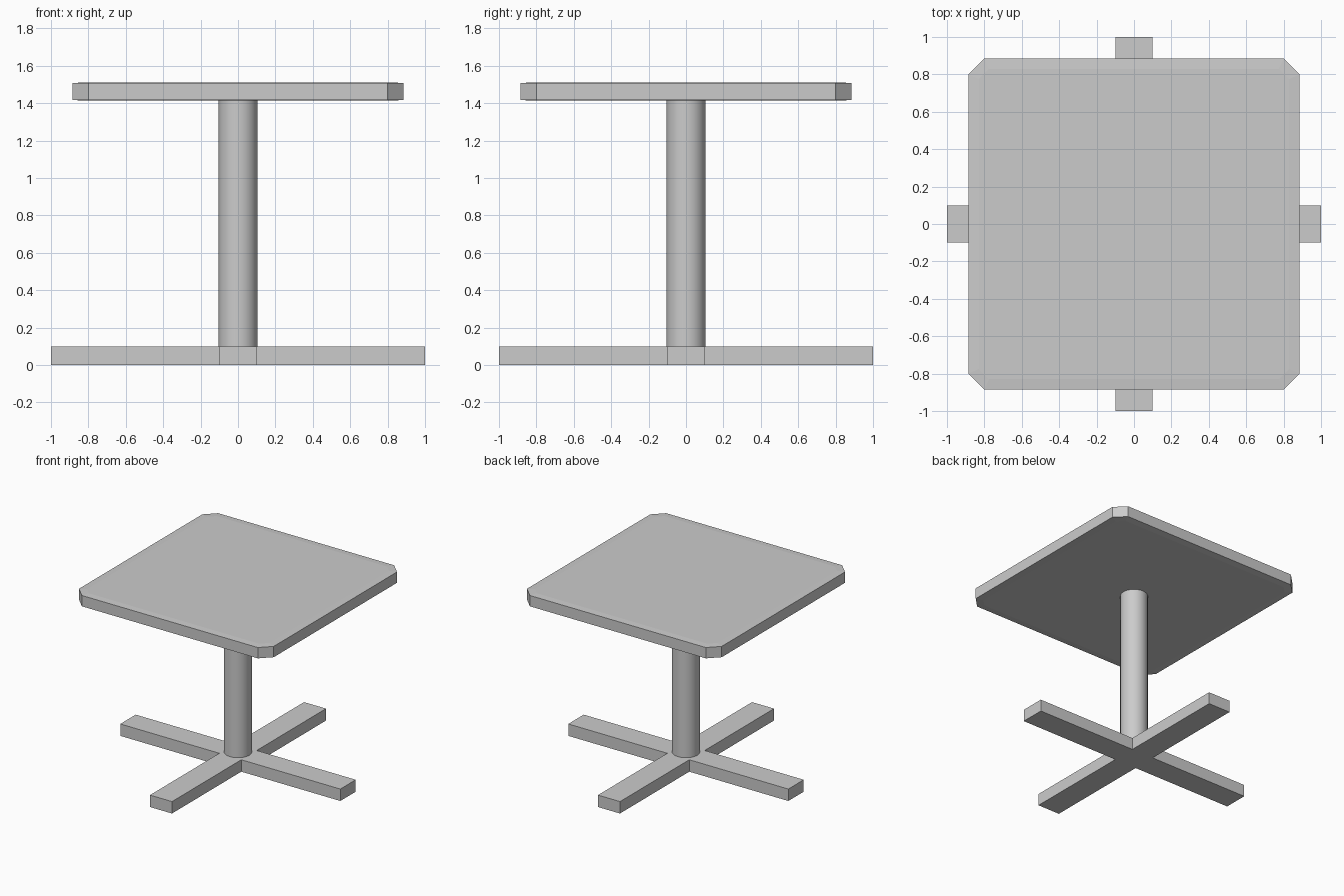
import bpy, bmesh, math

if "Cube" in bpy.data.objects:
    bpy.data.objects.remove(bpy.data.objects["Cube"])


def make_object(name, bm):
    bmesh.ops.recalc_face_normals(bm, faces=bm.faces)
    mesh = bpy.data.meshes.new(name)
    bm.to_mesh(mesh)
    bm.free()
    obj = bpy.data.objects.new(name, mesh)
    bpy.context.collection.objects.link(obj)
    return obj


def four_way(points):
    """Repeat a corner outline in quarter turns around z."""
    out = []
    for _ in range(4):
        out += points
        points = [(-y, x) for x, y in points]
    return out


def loft(name, sections):
    """Join stacked (outline, z) sections into a capped solid."""
    bm = bmesh.new()
    rings = [[bm.verts.new((x, y, z)) for x, y in pts] for pts, z in sections]
    bm.faces.new(rings[0])
    bm.faces.new(rings[-1])
    n = len(rings[0])
    for a, b in zip(rings, rings[1:]):
        for i in range(n):
            j = (i + 1) % n
            bm.faces.new((a[i], a[j], b[j], b[i]))
    return make_object(name, bm)


# Cross-shaped foot
cross = four_way([(1.0, -0.1), (1.0, 0.1), (0.1, 0.1)])
loft("cross_base", [(cross, 0.0), (cross, 0.098)])

# Round column
R, N = 0.104, 32
circle = [(R * math.cos(2 * math.pi * i / N), R * math.sin(2 * math.pi * i / N))
          for i in range(N)]
column = loft("column", [(circle, 0.098), (circle, 1.413)])
bpy.context.view_layer.objects.active = column
column.select_set(True)
bpy.ops.object.shade_smooth_by_angle(angle=math.radians(30))

# Square top with clipped corners and very slightly raised faces
rim = four_way([(0.885, 0.80), (0.80, 0.885)])
inner = four_way([(0.83, 0.775), (0.775, 0.83)])
loft("table_top", [(inner, 1.413), (rim, 1.418), (rim, 1.507), (inner, 1.511)])
